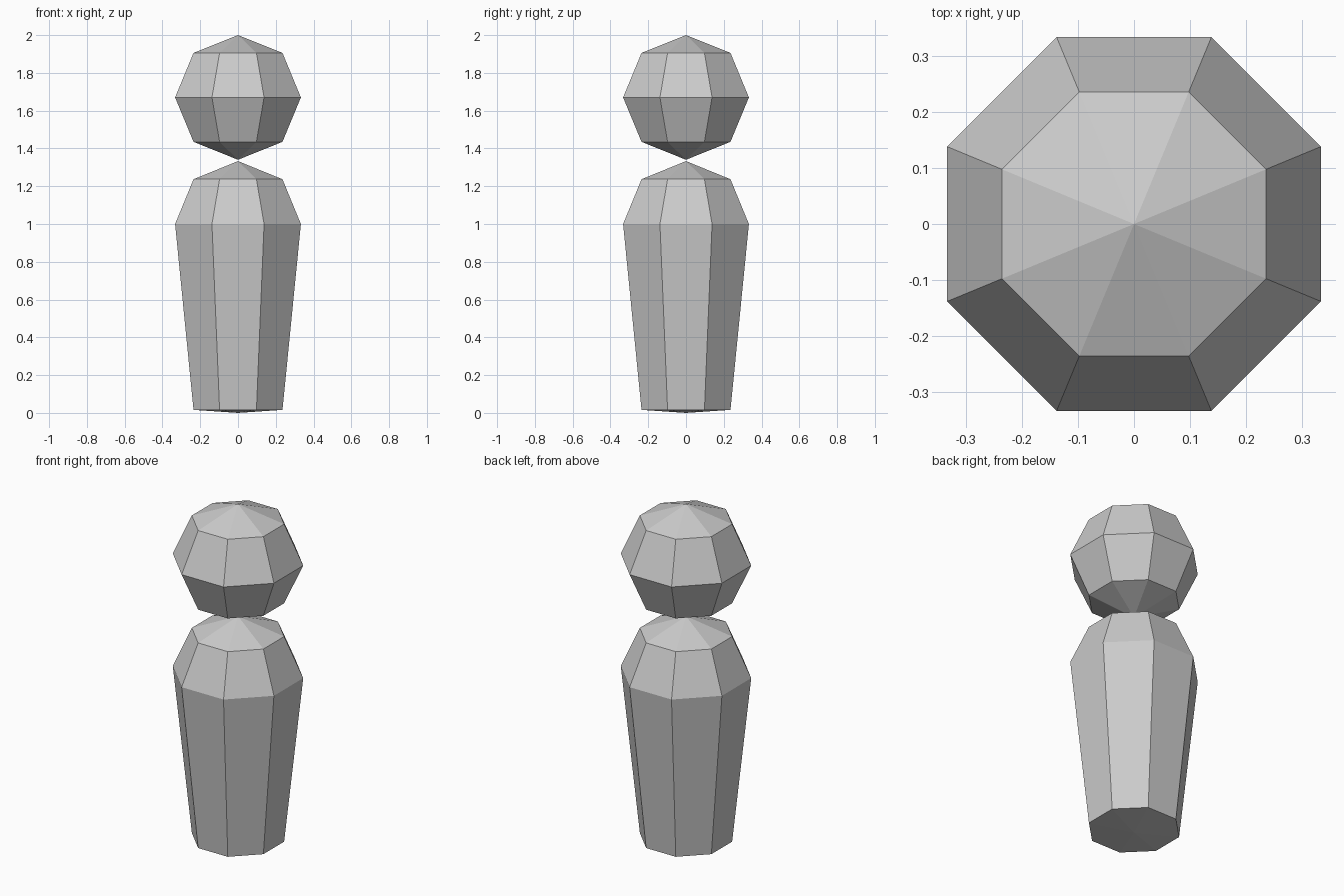
import bpy, bmesh
from math import cos, sin, pi

if "Cube" in bpy.data.objects:
    bpy.data.objects.remove(bpy.data.objects["Cube"])

SIDES = 8
WIDE = 0.333 / cos(pi / 8)    # corner radius of the widest ring
NARROW = 0.2355 / cos(pi / 8)  # corner radius of the small rings


def lathe(name, bottom, rings, top):
    """Flat-shaded octagonal solid: pole, rings of (radius, z), pole."""
    bm = bmesh.new()
    loops = []
    for r, z in rings:
        angles = [(i + 0.5) * 2 * pi / SIDES for i in range(SIDES)]
        loops.append([bm.verts.new((r * cos(a), r * sin(a), z)) for a in angles])
    low, high = bm.verts.new((0, 0, bottom)), bm.verts.new((0, 0, top))
    for i in range(SIDES):
        j = (i + 1) % SIDES
        bm.faces.new((low, loops[0][j], loops[0][i]))
        bm.faces.new((high, loops[-1][i], loops[-1][j]))
        for a, b in zip(loops, loops[1:]):
            bm.faces.new((a[i], a[j], b[j], b[i]))
    mesh = bpy.data.meshes.new(name)
    bm.to_mesh(mesh)
    bm.free()
    obj = bpy.data.objects.new(name, mesh)
    bpy.context.collection.objects.link(obj)
    return obj


# Tapered body with a domed shoulder
lathe("body", 0.0, [(NARROW, 0.016), (WIDE, 1.0), (NARROW, 1.237)], 1.333)

# Round head resting on the tip of the body
lathe("head", 1.34, [(NARROW, 1.435), (WIDE, 1.67), (NARROW, 1.906)], 2.0)
